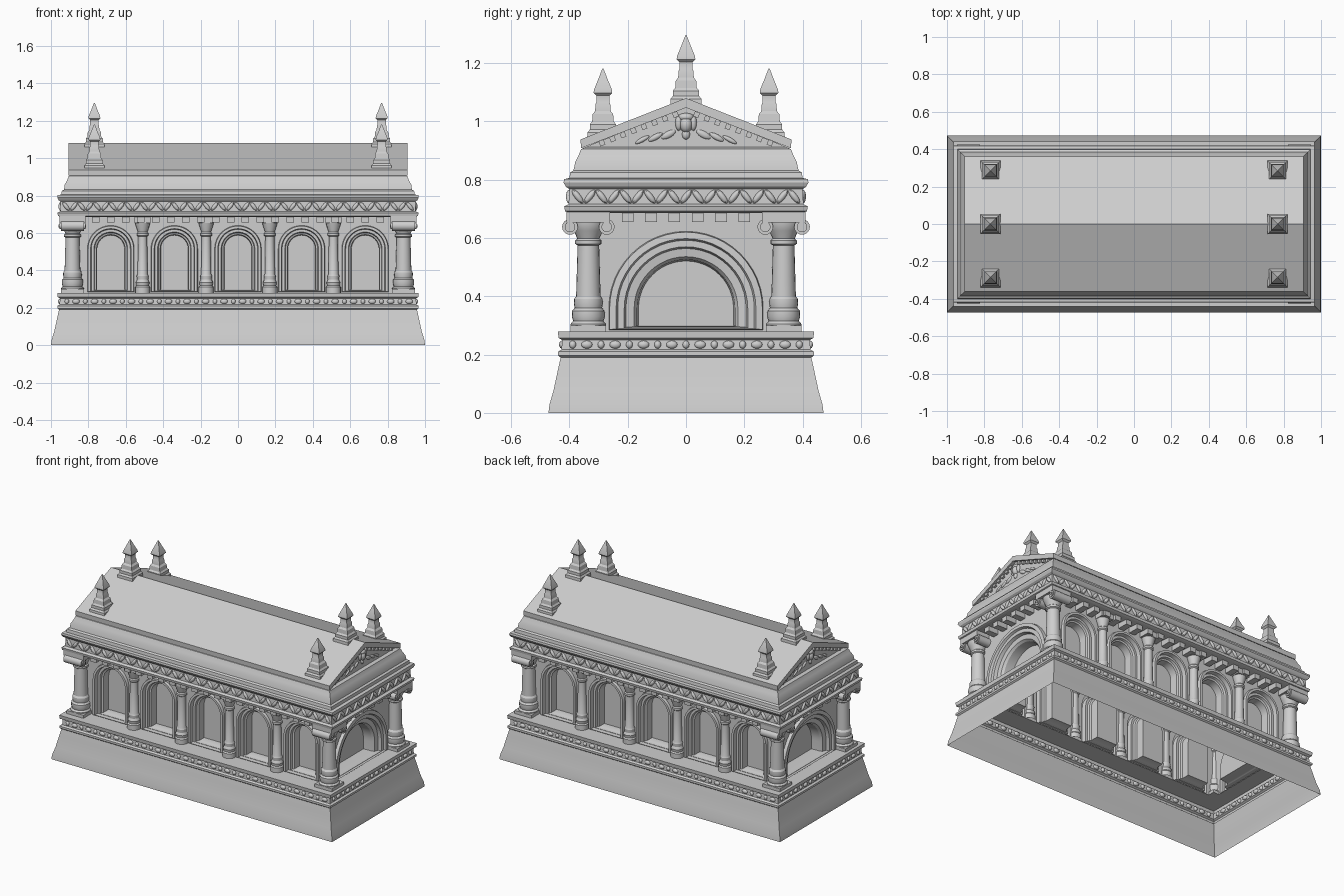
import bpy, bmesh, math
from mathutils import Matrix, Vector

if "Cube" in bpy.data.objects:
    bpy.data.objects.remove(bpy.data.objects["Cube"])

STONE = (0.62, 0.62, 0.62, 1)
stone = bpy.data.materials.new("pale_stone")
stone.use_nodes = True
stone.diffuse_color = STONE
stone.node_tree.nodes["Principled BSDF"].inputs["Base Color"].default_value = STONE

WALL_X, WALL_Y = 0.865, 0.315
FLOOR, SOFFIT = 0.28, 0.69


def finish(name, bm, matrix=Matrix(), angle=30):
    mesh = bpy.data.meshes.new(name)
    bm.to_mesh(mesh)
    bm.free()
    mesh.materials.append(stone)
    obj = bpy.data.objects.new(name, mesh)
    obj.matrix_world = matrix
    bpy.context.collection.objects.link(obj)
    bpy.ops.object.select_all(action='DESELECT')
    obj.select_set(True)
    bpy.context.view_layer.objects.active = obj
    bpy.ops.object.shade_smooth_by_angle(angle=math.radians(angle))
    return obj


def bridge(bm, a, b):
    n = len(a)
    for i in range(n):
        j = (i + 1) % n
        bm.faces.new((a[i], a[j], b[j], b[i]))


def rect_loft(name, rings, center=(0, 0, 0), cap=False):
    """Stack of rectangles given as (half x, half y, z)."""
    bm = bmesh.new()
    loops = [[bm.verts.new((sx * hx, sy * hy, z)) for sx, sy in
              ((-1, -1), (1, -1), (1, 1), (-1, 1))] for hx, hy, z in rings]
    for a, b in zip(loops, loops[1:]):
        bridge(bm, a, b)
    if cap:
        bm.faces.new(loops[-1])
    return finish(name, bm, Matrix.Translation(center))


def lathe(bm, profile, x, y, sides=20):
    loops = [[bm.verts.new((x + r * math.cos(2 * math.pi * i / sides),
                            y + r * math.sin(2 * math.pi * i / sides), z))
              for i in range(sides)] for r, z in profile]
    for a, b in zip(loops, loops[1:]):
        bridge(bm, a, b)


def box(bm, loc, size, rot=Matrix()):
    bmesh.ops.create_cube(bm, size=1, matrix=Matrix.Translation(loc) @ rot @ Matrix.Diagonal((*size, 1)))


def blob(bm, loc, size, rot=Matrix(), frame=Matrix()):
    bmesh.ops.create_icosphere(bm, subdivisions=2, radius=1, matrix=frame @ Matrix.Translation(loc)
                               @ rot @ Matrix.Diagonal((*size, 1)))


def sides(hx, hy):
    """The four sides as (turned frame, half length, distance from the centre)."""
    for k in range(4):
        yield (Matrix.Rotation(k * math.pi / 2, 4, 'Z'),) + ((hx, hy) if k % 2 == 0 else (hy, hx))


def spread(half, step):
    n = max(1, round(2 * half / step))
    return [(i + 0.5) * 2 * half / n - half for i in range(n)]


# Flared plinth, open underneath
rect_loft("plinth", [(1.0, 0.472, 0), (0.996, 0.468, 0.03), (0.982, 0.455, 0.075), (0.968, 0.441, 0.14),
                     (0.957, 0.43, 0.19), (0.966, 0.439, 0.197), (0.966, 0.439, 0.21),
                     (0.954, 0.427, 0.217), (0.952, 0.425, 0.25), (0.964, 0.437, 0.257),
                     (0.966, 0.44, FLOOR), (WALL_X, WALL_Y, FLOOR)])

# Entablature and stepped moulding up to the eaves
rect_loft("entablature", [(WALL_X, WALL_Y, SOFFIT), (0.945, 0.398, 0.685), (0.962, 0.415, 0.692),
                          (0.966, 0.418, 0.708), (0.95, 0.403, 0.716), (0.948, 0.4, 0.768),
                          (0.96, 0.412, 0.776), (0.966, 0.42, 0.79), (0.964, 0.418, 0.802),
                          (0.945, 0.4, 0.806), (0.942, 0.397, 0.825), (0.93, 0.386, 0.832),
                          (0.926, 0.38, 0.86), (0.914, 0.37, 0.88), (0.905, 0.36, 0.905),
                          (0.885, 0.345, 0.912)])


# Walls with nested, recessed arches
def arch_wall(name, half, arches, matrix, ridge):
    bm = bmesh.new()

    def loop(points, depth):
        return [bm.verts.new((u, depth, z)) for u, z in points]

    def edges(vs):
        return [bm.edges.new((vs[i], vs[(i + 1) % len(vs)])) for i in range(len(vs))]

    flat = edges(loop([(-half, FLOOR), (-half, SOFFIT), (half, SOFFIT), (half, FLOOR)], 0))
    niches = []
    for c, spring, steps in arches:
        loops = []
        for k, (r, depth) in enumerate(steps):
            arc = [(c - r * math.cos(math.pi * i / 24), spring + r * math.sin(math.pi * i / 24))
                   for i in range(25)]
            bottom = FLOOR + 0.004 + 0.002 * k
            loops.append(loop([(c - r, bottom)] + arc + [(c + r, bottom)], depth))
        flat += edges(loops[0])
        niches.append(loops)
    bmesh.ops.triangle_fill(bm, use_beauty=True, edges=flat)
    for loops in niches:
        for a, b in zip(loops, loops[1:]):
            bridge(bm, a, b)
        bm.faces.new(loops[-1])
    bmesh.ops.recalc_face_normals(bm, faces=bm.faces)
    bm.faces.ensure_lookup_table()
    if bm.faces[0].normal.y > 0:
        bmesh.ops.reverse_faces(bm, faces=bm.faces)
    finish(name, bm, matrix @ Matrix.Translation((0, -ridge, 0)))


small = [(0.125, 0), (0.122, -0.018), (0.108, -0.018), (0.104, 0.008), (0.09, 0.008),
         (0.086, 0.022), (0.076, 0.026), (0.073, 0.075)]
large = [(0.265, 0), (0.262, -0.02), (0.24, -0.022), (0.234, -0.008), (0.212, -0.008),
         (0.206, 0.012), (0.178, 0.016), (0.168, 0.03), (0.163, 0.085)]
long_arches = [(0.34 * i, 0.515, small) for i in range(-2, 3)]
end_arch = [(0, 0.358, large)]
for (frame, half, dist), side in zip(sides(WALL_X, WALL_Y), ("front", "left", "back", "right")):
    arch_wall(side + "_wall", half, long_arches if half > dist else end_arch, frame, dist)

# Corner columns with scrolled capitals
corner_profile = [(0.06, 0.28), (0.061, 0.305), (0.052, 0.315), (0.057, 0.33), (0.056, 0.35), (0.047, 0.36),
                  (0.05, 0.375), (0.049, 0.39), (0.042, 0.4), (0.037, 0.575), (0.045, 0.58), (0.045, 0.592),
                  (0.038, 0.598), (0.05, 0.625), (0.06, 0.645), (0.06, 0.665)]
bm = bmesh.new()
for x in (-0.885, 0.885):
    for y in (-0.335, 0.335):
        lathe(bm, corner_profile, x, y)
        box(bm, (x, y, 0.29), (0.122, 0.122, 0.02))
        box(bm, (x, y, 0.672), (0.14, 0.15, 0.036))
        for s in (-1, 1):
            for radius, length in ((0.027, 0.125), (0.018, 0.137), (0.008, 0.147)):
                bmesh.ops.create_cone(bm, cap_ends=True, segments=16, radius1=radius, radius2=radius,
                                      depth=length, matrix=Matrix.Translation((x, y + s * 0.063, 0.638))
                                      @ Matrix.Rotation(math.pi / 2, 4, 'Y'))
finish("corner_columns", bm)

# Slim columns between the long-side arches
slim_profile = [(0.04, 0.28), (0.04, 0.31), (0.034, 0.318), (0.037, 0.335), (0.03, 0.35), (0.032, 0.37),
                (0.027, 0.38), (0.024, 0.58), (0.031, 0.586), (0.031, 0.598), (0.025, 0.604),
                (0.037, 0.64), (0.042, 0.66)]
bm = bmesh.new()
for x in (-0.51, -0.17, 0.17, 0.51):
    for y in (-0.33, 0.33):
        lathe(bm, slim_profile, x, y, 16)
        box(bm, (x, y, 0.672), (0.085, 0.085, 0.036))
finish("slim_columns", bm)

# Dentils under the entablature
bm = bmesh.new()
for frame, half, dist in sides(0.8, 0.24):
    wall = WALL_Y if half > dist else WALL_X
    for u in spread(half, 0.08):
        box(bm, frame @ Vector((u, -wall - 0.035, 0.673)), (0.04, 0.07, 0.036), frame)
finish("dentils", bm)

# Leaf frieze on the entablature
bm = bmesh.new()
for frame, half, dist in sides(0.94, 0.392):
    for i, u in enumerate(spread(half, 0.042)):
        lean = Matrix.Rotation(math.radians(38 if i % 2 else -38), 4, 'Y')
        blob(bm, (u, -dist - 0.008, 0.742), (0.011, 0.012, 0.03), lean, frame)
finish("leaf_frieze", bm)

# Boss frieze on the plinth
bm = bmesh.new()
for frame, half, dist in sides(0.94, 0.413):
    for i, u in enumerate(spread(half, 0.05)):
        blob(bm, (u, -dist - 0.012, 0.234), (0.02 if i % 2 else 0.012, 0.011, 0.014), frame=frame)
finish("boss_frieze", bm)

# Gabled roof slab
bm = bmesh.new()
section = [(-0.36, 0.908), (-0.362, 0.938), (0, 1.08), (0.362, 0.938), (0.36, 0.908), (0, 1.047)]
ends = [[bm.verts.new((x, y, z)) for y, z in section] for x in (-0.905, 0.905)]
bridge(bm, *ends)
for e in ends:
    bm.faces.new((e[0], e[1], e[2], e[5]))
    bm.faces.new((e[2], e[3], e[4], e[5]))
bmesh.ops.recalc_face_normals(bm, faces=bm.faces)
finish("roof", bm)

# Pediments: recessed triangle, raking dentils, carved head and garland
slope = math.atan2(0.139, 0.36)
for side, s in (("left", 1), ("right", -1)):
    bm = bmesh.new()
    x = 0.884 * s
    tri = [bm.verts.new((x, y, z)) for y, z in ((-s * 0.355, 0.908), (s * 0.355, 0.908), (0, 1.05))]
    bm.faces.new(tri)
    for t in (-1, 1):
        for i in range(1, 9):
            y = 0.036 * i
            box(bm, (x + 0.004 * s, t * y, 1.037 - y * math.tan(slope)), (0.016, 0.018, 0.018),
                Matrix.Rotation(-t * slope, 4, 'X'))
        blob(bm, (x, t * 0.025, 0.995), (0.012, 0.012, 0.028))
        for i in range(3):
            blob(bm, (x, t * (0.06 + 0.045 * i), 0.955 - 0.009 * i), (0.008, 0.028, 0.012 - 0.002 * i),
                 Matrix.Rotation(-t * 0.5, 4, 'X'))
    blob(bm, (x, 0, 0.99), (0.022, 0.022, 0.03))
    blob(bm, (x, 0, 1.015), (0.018, 0.028, 0.014))
    blob(bm, (x, 0, 0.955), (0.012, 0.014, 0.018))
    finish(side + "_pediment", bm)

# Square stepped finials
finial = [(0.055, 0.925), (0.053, 0.962), (0.045, 0.972), (0.045, 0.99), (0.037, 1.0), (0.035, 1.025),
          (0.027, 1.035), (0.025, 1.06), (0.022, 1.066), (0.022, 1.088), (0.032, 1.098), (0.031, 1.108),
          (0.016, 1.145), (0.002, 1.181)]
for end, x in (("right", -0.768), ("left", 0.768)):
    for row, y, lift in (("front", -0.285, 0), ("ridge", 0, 0.115), ("back", 0.285, 0)):
        rect_loft(f"{end}_{row}_finial", [(r, r, z) for r, z in finial], (x, y, lift), cap=True)
